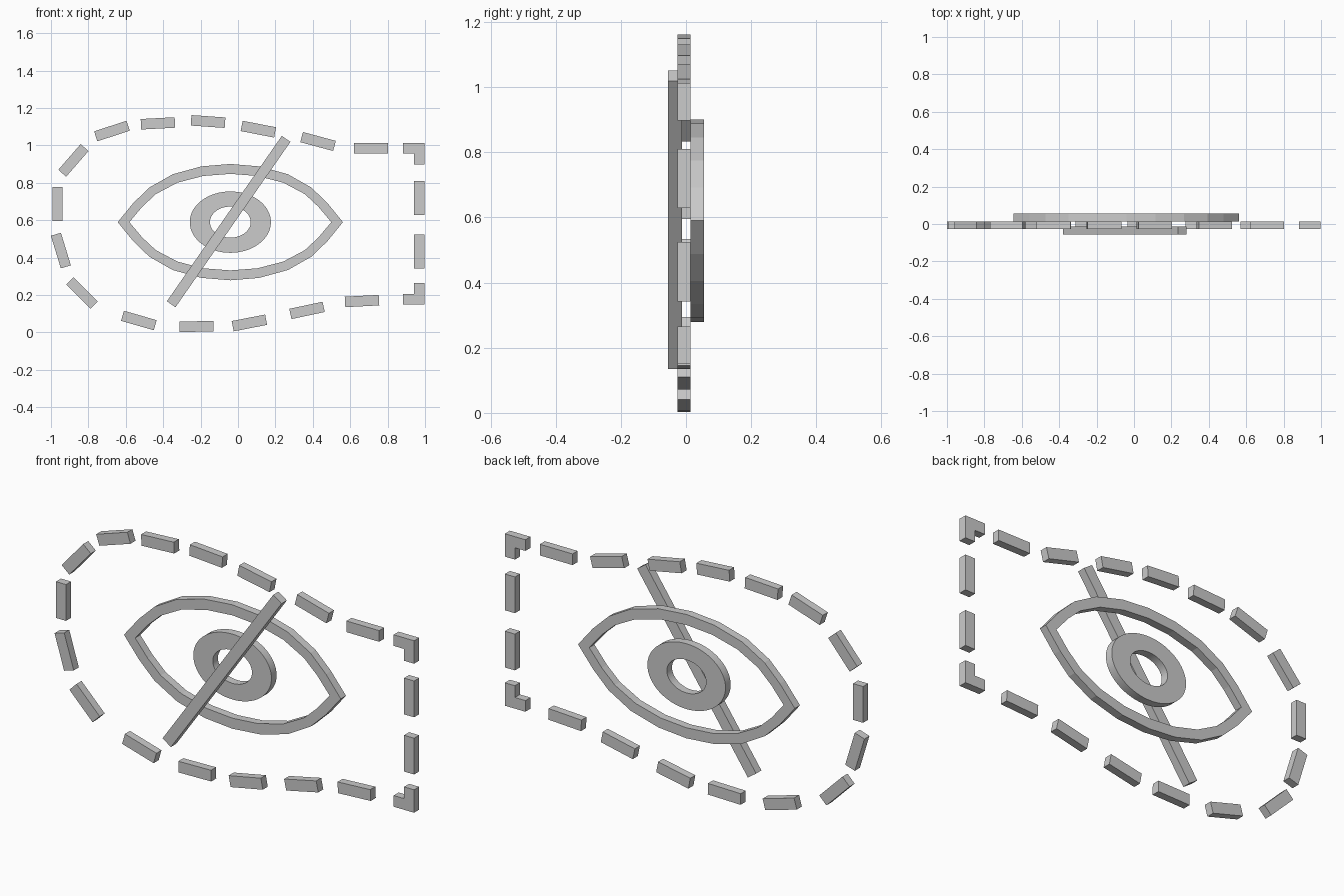
import bpy, bmesh
from math import sin, cos, pi, radians

if "Cube" in bpy.data.objects:
    bpy.data.objects.remove(bpy.data.objects["Cube"])

DASH_Y = (-0.026, 0.014)
EYE_Y = (0.014, 0.055)
BAR_Y = (-0.055, -0.013)


def finish(name, bm):
    bmesh.ops.recalc_face_normals(bm, faces=bm.faces)
    mesh = bpy.data.meshes.new(name)
    bm.to_mesh(mesh)
    bm.free()
    obj = bpy.data.objects.new(name, mesh)
    bpy.context.collection.objects.link(obj)
    return obj


def prism(name, outline, ys):
    """Extrude an XZ outline between two depths."""
    bm = bmesh.new()
    a, b = [[bm.verts.new((x, y, z)) for x, z in outline] for y in ys]
    bm.faces.new(a)
    bm.faces.new(b)
    n = len(outline)
    for i in range(n):
        j = (i + 1) % n
        bm.faces.new((a[i], a[j], b[j], b[i]))
    return finish(name, bm)


def ring(name, outer, inner, ys):
    """Closed band between two matching XZ outlines."""
    bm = bmesh.new()
    loops = [[bm.verts.new((x, y, z)) for x, z in o]
             for o, y in ((outer, ys[0]), (outer, ys[1]), (inner, ys[1]), (inner, ys[0]))]
    n = len(outer)
    for k in range(4):
        p, q = loops[k], loops[(k + 1) % 4]
        for i in range(n):
            j = (i + 1) % n
            bm.faces.new((p[i], p[j], q[j], q[i]))
    return finish(name, bm)


def bar(name, x, z, deg, length, width, ys):
    c, s = cos(radians(deg)), sin(radians(deg))
    corners = [(u * length / 2, v * width / 2) for u, v in ((-1, -1), (1, -1), (1, 1), (-1, 1))]
    return prism(name, [(x + u * c - v * s, z + u * s + v * c) for u, v in corners], ys)


# Dashed border: centre x, centre z, angle
dashes = [
    (-0.965, 0.687, 90), (-0.88, 0.92, 49), (-0.674, 1.077, 18), (-0.428, 1.118, 3),
    (-0.16, 1.128, -4), (0.109, 1.087, -11), (0.428, 1.021, -15), (0.711, 0.984, 0),
    (0.968, 0.72, 90), (0.968, 0.433, 90), (0.663, 0.168, 3), (0.369, 0.118, 12),
    (0.061, 0.051, 11), (-0.222, 0.032, 1), (-0.53, 0.064, -16), (-0.834, 0.211, -45),
    (-0.947, 0.438, -73)]
for x, z, deg in dashes:
    bar("border_dash", x, z, deg, 0.182, 0.056, DASH_Y)

# L-shaped border corners
for name, z, s in (("border_corner_top", 1.013, -1), ("border_corner_bottom", 0.15, 1)):
    pts = [(0, 0), (0, 0.115), (-0.056, 0.115), (-0.056, 0.056), (-0.114, 0.056), (-0.114, 0)]
    prism(name, [(0.996 + u, z + s * v) for u, v in pts], DASH_Y)

# Eye: quarter profiles mirrored into closed outlines
CX, CZ = -0.041, 0.59


def mirrored(q):
    top = q + [(-x, z) for x, z in q[-2::-1]]
    full = top + [(x, -z) for x, z in top[-2:0:-1]]
    return [(CX + x, CZ + z) for x, z in full]


lid_outer = [(0.602, 0), (0.519, 0.102), (0.433, 0.185), (0.308, 0.256), (0.155, 0.298), (0, 0.311)]
lid_inner = [(0.54, 0), (0.47, 0.083), (0.398, 0.15), (0.283, 0.211), (0.144, 0.247), (0, 0.258)]
ring("eye_outline", mirrored(lid_outer), mirrored(lid_inner), EYE_Y)


# Iris: elliptical ring
def ellipse(rx, rz, n=64):
    return [(CX + rx * cos(2 * pi * i / n), CZ + rz * sin(2 * pi * i / n)) for i in range(n)]


iris = ring("iris", ellipse(0.217, 0.164), ellipse(0.109, 0.083), EYE_Y)
bpy.context.view_layer.objects.active = iris
iris.select_set(True)
bpy.ops.object.shade_smooth_by_angle()

# Diagonal strike-through bar
bar("slash_bar", -0.05, 0.593, 55.2, 1.077, 0.056, BAR_Y)
